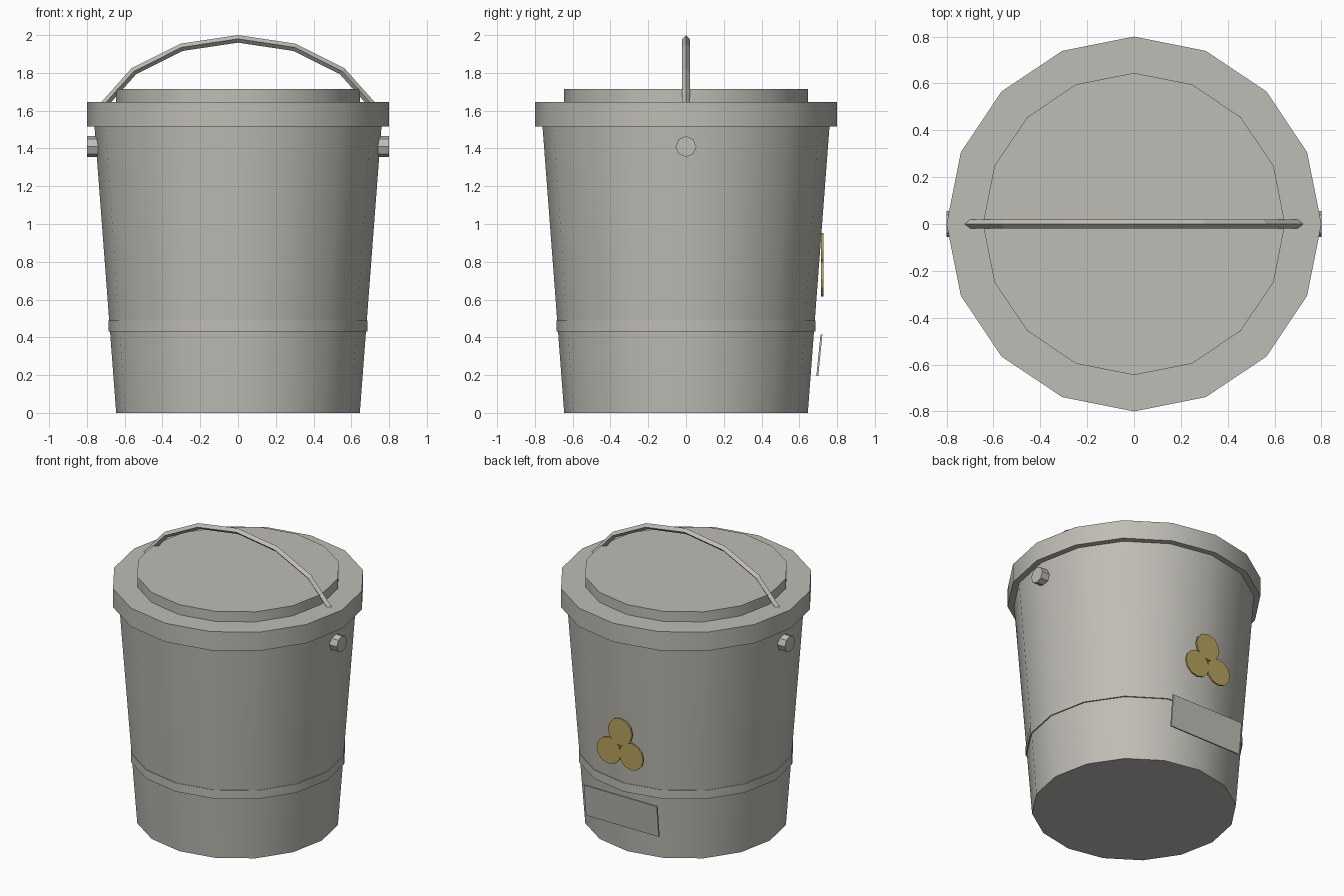
import bpy, bmesh
from math import pi, sin, cos, radians
from mathutils import Matrix, Vector

cube = bpy.data.objects.get("Cube")
if cube:
    bpy.data.objects.remove(cube, do_unlink=True)


def material(name, color):
    mat = bpy.data.materials.new(name)
    mat.use_nodes = True
    mat.diffuse_color = (*color, 1)
    mat.node_tree.nodes["Principled BSDF"].inputs["Base Color"].default_value = (*color, 1)
    return mat


GREY = material("warm grey", (0.52, 0.505, 0.46))
GOLD = material("dull gold", (0.47, 0.36, 0.11))


def finish(name, bm, mat, smooth=False):
    bmesh.ops.recalc_face_normals(bm, faces=bm.faces)
    mesh = bpy.data.meshes.new(name)
    bm.to_mesh(mesh)
    bm.free()
    mesh.materials.append(mat)
    obj = bpy.data.objects.new(name, mesh)
    bpy.context.collection.objects.link(obj)
    if smooth:
        bpy.ops.object.select_all(action='DESELECT')
        obj.select_set(True)
        bpy.context.view_layer.objects.active = obj
        bpy.ops.object.shade_smooth_by_angle(angle=radians(30))
    return obj


def drum(name, r_low, r_high, z_low, z_high):
    bm = bmesh.new()
    bmesh.ops.create_cone(bm, cap_ends=True, segments=16, radius1=r_low, radius2=r_high,
                          depth=z_high - z_low,
                          matrix=Matrix.Translation((0, 0, (z_low + z_high) / 2)))
    return finish(name, bm, GREY, smooth=True)


def disc(name, centre, radius, depth, sides, axis, mat):
    bm = bmesh.new()
    turn = Matrix.Rotation(pi / 2, 4, axis)
    bmesh.ops.create_cone(bm, cap_ends=True, segments=sides, radius1=radius, radius2=radius,
                          depth=depth, matrix=Matrix.Translation(centre) @ turn)
    return finish(name, bm, mat)


# Tapered bucket, its raised band and the stepped lid
drum("bucket_body", 0.645, 0.76, 0, 1.52)
drum("body_band", 0.686, 0.686, 0.43, 0.49)
drum("lid_rim", 0.8, 0.8, 1.515, 1.645)
drum("lid_top", 0.645, 0.645, 1.64, 1.715)

# Handle pegs
for side, x in (("left", 0.77), ("right", -0.77)):
    disc(side + "_handle_peg", (x, 0, 1.41), 0.055, 0.06, 8, 'Y', GREY)

# Arched handle with a diamond cross-section
bm = bmesh.new()
rings = []
for i in range(-3, 4):
    a = i * pi / 8
    centre = Vector((0.78 * sin(a), 0, 1.395 + 0.585 * cos(a)))
    out = Vector((0.585 * sin(a), 0, 0.78 * cos(a))).normalized()
    across = Vector((0, 1, 0))
    rings.append([bm.verts.new(centre + 0.02 * (out * cos(k * pi / 2) + across * sin(k * pi / 2)))
                  for k in range(4)])
for a, b in zip(rings, rings[1:]):
    for k in range(4):
        n = (k + 1) % 4
        bm.faces.new((a[k], a[n], b[n], b[k]))
bm.faces.new(rings[0])
bm.faces.new(rings[-1])
finish("handle", bm, GREY)

# Three-lobed emblem on the back
for i in range(3):
    a = i * 2 * pi / 3
    disc(f"emblem_lobe_{i + 1}", (0.1 * sin(a), 0.721, 0.76 + 0.1 * cos(a)),
         0.093, 0.012, 12, 'X', GOLD)

# Tilted label plate below the emblem
bm = bmesh.new()
bmesh.ops.create_cube(bm, size=1, matrix=Matrix.Translation((0, 0.706, 0.305))
                      @ Matrix.Rotation(-0.1, 4, 'X')
                      @ Matrix.Diagonal((0.56, 0.01, 0.22, 1)))
finish("label_plate", bm, GREY)
